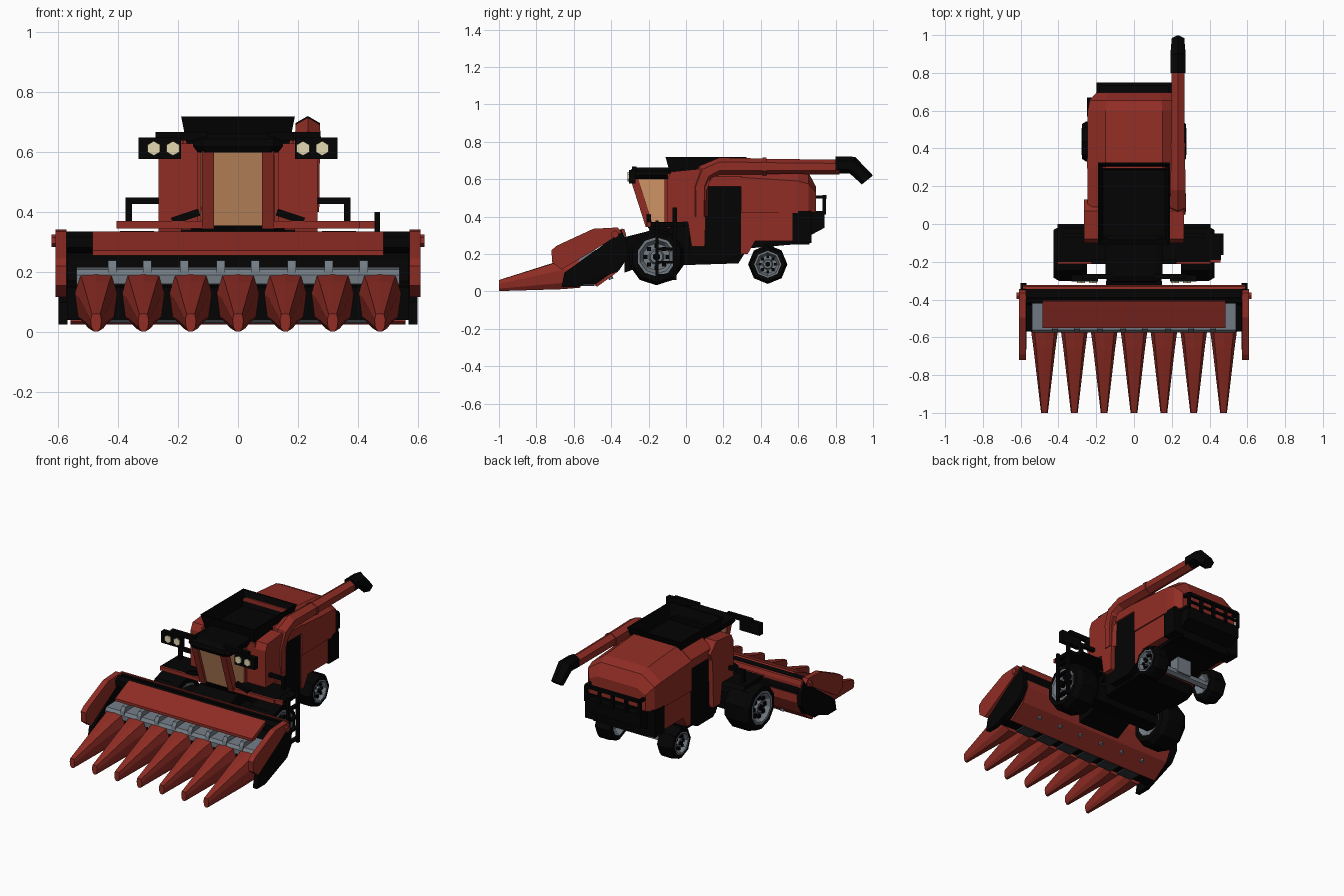
import bpy, bmesh
from math import cos, sin, pi
from mathutils import Vector as V

if "Cube" in bpy.data.objects:
    bpy.data.objects.remove(bpy.data.objects["Cube"])

def material(name, c):
    m = bpy.data.materials.new(name)
    m.diffuse_color = (*c, 1)
    m.use_nodes = True
    m.node_tree.nodes["Principled BSDF"].inputs["Base Color"].default_value = m.diffuse_color
    return m

RED = material("red_paint", (0.28, 0.026, 0.018))
BLACK = material("black", (0.001, 0.001, 0.001))
SLATE = material("slate", (0.17, 0.2, 0.23))
DARK = material("dark_slate", (0.03, 0.035, 0.04))
TAN = material("tan_glass", (0.62, 0.29, 0.13))
LAMP = material("lamp", (0.78, 0.7, 0.44))

# --- helpers: every part is one or more lofts (lists of equal-length sections)
def solid(name, lofts, mat, mirror=False):
    bm = bmesh.new()
    for secs in lofts:
        rows = [[bm.verts.new(p) for p in s] for s in secs]
        n = len(rows[0])
        for a, b in zip(rows, rows[1:]):
            for i in range(n):
                bm.faces.new((a[i], a[(i+1) % n], b[(i+1) % n], b[i]))
        bm.faces.new(rows[0])
        bm.faces.new(rows[-1])
    bmesh.ops.recalc_face_normals(bm, faces=bm.faces)
    me = bpy.data.meshes.new(name)
    bm.to_mesh(me)
    bm.free()
    me.materials.append(mat)
    ob = bpy.data.objects.new(name, me)
    bpy.context.collection.objects.link(ob)
    if mirror:
        ob.modifiers.new("mirror", 'MIRROR')
    return ob

def prism(x0, x1, prof):
    return [[(x, y, z) for y, z in prof] for x in (x0, x1)]

def box(x0, x1, y0, y1, z0, z1):
    return prism(x0, x1, [(y0, z0), (y1, z0), (y1, z1), (y0, z1)])

def bar(p, q, r, n=4):
    p, q = V(p), V(q)
    d = (q - p).normalized()
    u = d.cross(V((0, 0, 1)) if abs(d.z) < 0.9 else V((0, 1, 0))).normalized()
    w = d.cross(u)
    k = r / cos(pi/n)
    return [[c + u*k*cos(2*pi*(i+.5)/n) + w*k*sin(2*pi*(i+.5)/n) for i in range(n)] for c in (p, q)]

def wheel_rings(prof, cy, cz, n):
    return [[(x, cy + r*cos(2*pi*i/n + pi/2), cz + r*sin(2*pi*i/n + pi/2)) for i in range(n)] for x, r in prof]

# --- corn header: snouts
def snout_section(cx, y, w, zt, zm, zl, zb):
    half = ((0, zt+w*.06), (.75, zt), (1, zm), (.85, zl), (.42, zb))
    return [(cx + a*w, y, z) for a, z in half] + [(cx - a*w, y, z) for a, z in half[:0:-1]]

rows = [(i - 3)*0.158 for i in range(7)]
for i, cx in enumerate(rows):
    solid(f"snout_{i+1}", [[snout_section(cx, -1.0, .018, .06, .04, .015, .002),
                            snout_section(cx, -.66, .058, .165, .115, .045, .012),
                            snout_section(cx, -.565, .071, .19, .13, .05, .02)]], RED)
# row unit decks and brackets
solid("row_deck", [prism(-.54, .54, [(-.575, .16), (-.575, .19), (-.56, .208), (-.42, .215), (-.42, .15)])], SLATE)
solid("row_brackets", [prism(x-.014, x+.014, [(-.575, .18), (-.57, .215), (-.555, .238), (-.5, .238), (-.46, .2)])
                       for x in (-.42, -.303, -.18, -.057, .057, .18, .303, .42)], SLATE)
solid("row_undersides", [box(x-.055, x+.055, -.565, -.49, .03, .05) for x in (-.395, -.237, -.079, .079, .237, .395)], DARK)
# header trough, back sheet and beams
solid("header_trough", [prism(-.575, .575, [(-.57, .04), (-.57, .15), (-.43, .17), (-.375, .24), (-.365, .33),
                        (-.34, .33), (-.33, .26), (-.33, .2), (-.37, .12), (-.48, .04)])], BLACK)
solid("header_back_sheet", [prism(-.56, .56, [(-.335, .24), (-.325, .24), (-.322, .19), (-.365, .105),
                            (-.475, .025), (-.49, .035), (-.38, .13), (-.335, .2)])], RED)
solid("header_bolts", [bar((x, -.41, .09), (x, -.4, .065), .011, 6) for x in (-.4, -.24, -.08, .08, .24, .4)], SLATE)
solid("header_top_strip", [prism(-.59, .59, [(-.345, .32), (-.345, .336), (-.33, .334), (-.322, .31), (-.322, .29)])], RED)
solid("header_beam", [bar((-.6, -.39, .3), (.6, -.39, .3), .031, 6)], BLACK)
solid("header_cover", [prism(-.485, .485, [(-.55, .255), (-.55, .272), (-.44, .322), (-.41, .335), (-.4, .32), (-.52, .255)])], RED)
# header ends
solid("end_divider", [prism(.573, .61, [(-.72, .22), (-.69, .245), (-.495, .335), (-.365, .342), (-.345, .315),
                      (-.435, .255), (-.665, .117), (-.715, .155)])], RED, True)
solid("end_skid", [prism(.57, .6, [(-.665, .025), (-.65, .1), (-.435, .255), (-.345, .325), (-.315, .27), (-.312, .18),
                   (-.36, .11), (-.58, .025)])], BLACK, True)
solid("end_knob", [bar((.6, -.38, .305), (.622, -.38, .305), .018, 6)], RED, True)
solid("feeder_house", [[[(x, y, z) for x, z in ((-w, z0), (w, z0), (w, z1), (-w, z1))]
                        for y, w, z0, z1 in ((-.33, .15, .1, .29), (-.05, .12, .2, .36), (.05, .12, .2, .38))]], BLACK)

# --- wheels
for tag, y, z, r, xi, xo, n in (("front", -.158, .185, .152, .25, .425, 10), ("rear", .437, .145, .105, .165, .275, 8)):
    t = xo - xi
    solid(tag + "_tyre", [wheel_rings([(xi+.04, r*.55), (xi, r*.65), (xi, r*.88), (xi+t*.18, r), (xo-t*.18, r), (xo, r*.88),
                          (xo, r*.68), (xo-.03, r*.6)], y, z, n)], BLACK, True)
    solid(tag + "_rim", [wheel_rings([(xo-.04, r*.69), (xo+.002, r*.69), (xo+.002, r*.6), (xo-.025, r*.48),
                         (xo-.025, r*.28), (xo-.008, r*.22)], y, z, n),
                         wheel_rings([(xi+.05, r*.6), (xi-.002, r*.64), (xi+.03, r*.3)], y, z, n)], SLATE, True)
    solid(tag + "_wheel_nuts", [bar((xo-.03, y+r*.38*cos(k*pi/4), z+r*.38*sin(k*pi/4)),
                                (xo-.012, y+r*.38*cos(k*pi/4), z+r*.38*sin(k*pi/4)), r*.07) for k in range(8)] +
          [bar((xo-.03, y, z), (xo, y, z), r*.12, 6)], BLACK, True)
solid("front_axle", [box(-.28, .28, -.2, -.1, .14, .25)], BLACK)
solid("rear_axle", [bar((-.2, .437, .145), (.2, .437, .145), .022, 6), box(-.05, .05, .4, .47, .14, .26)], SLATE)

# --- main body
solid("chassis", [prism(-.19, .19, [(-.03, .14), (-.06, .34), (.62, .34), (.56, .25), (.33, .23), (.28, .15)])], BLACK)
solid("side_panels", [prism(.18, .235, [(.02, .2), (.02, .38), (.11, .58), (.3, .58), (.3, .2), (.22, .16), (.06, .16)])], BLACK, True)
solid("tank_side", [prism(.185, .265, [(-.1, .37), (-.1, .6), (-.08, .64), (.07, .655), (.13, .59), (.11, .54), (.1, .24),
                    (.03, .24), (.01, .37)])], RED, True)
solid("tank_front", [box(-.19, .19, -.1, -.085, .34, .63)], RED)
solid("tank_core", [box(-.19, .19, -.09, .3, .34, .5)], BLACK)
solid("lower_rear_body", [prism(-.238, .238, [(.295, .2), (.295, .43), (.63, .43), (.57, .27), (.37, .27), (.33, .2)])], RED)

def hood(y, w, zb, zs, wt, zt):
    return [(-w, y, zb), (w, y, zb), (w, y, zs), (wt, y, zt), (-wt, y, zt), (-w, y, zs)]

solid("rear_hood", [[hood(.295, .248, .42, .61, .15, .685), hood(.6, .245, .42, .59, .15, .66),
                     hood(.655, .235, .42, .575, .145, .635), hood(.695, .2, .425, .53, .14, .56)]], RED)
solid("hood_shoulder", [[[(.18, y, .56), (.246, y, .56), (.246, y, .615), (.18, y, .665)] for y in (.09, .3)]], RED, True)
# open grain hopper: outer wall folds over the rim and down into the funnel
hop = [(.172, -.085, .295, .63), (.19, -.11, .325, .72), (.182, -.1, .317, .72), (.165, -.075, .285, .63), (.08, 0, .2, .51)]
solid("grain_hopper", [[[(-w, a, z), (w, a, z), (w, b, z), (-w, b, z)] for w, a, b, z in hop]], BLACK)
# rear chaff box, platform and rail
solid("chaff_box", [prism(-.195, .195, [(.55, .25), (.66, .25), (.665, .3), (.74, .34), (.74, .42), (.56, .42)])], BLACK)
solid("rear_side_box", [box(-.248, -.17, .57, .67, .26, .43), box(.17, .245, .57, .67, .26, .43)], BLACK)
solid("rear_rail", [bar((-.19, .74, .505), (.19, .74, .505), .01), bar((-.19, .74, .455), (.19, .74, .455), .007)] +
      [bar((x, .74, .41), (x, .74, .505), .009) for x in (-.19, -.095, 0, .095, .19)] +
      [bar((x, .64, z), (x, .74, z), .009) for x in (-.19, .19) for z in (.42, .505)] +
      [bar((x, .66, .42), (x, .66, .505), .009) for x in (-.19, .19)], BLACK)

# --- unloading auger: hexagonal sections swept along a bent path
def hexsec(y, z, r, ty):
    return [(.233 + r*sin(k*pi/3), y - r*cos(k*pi/3)*sin(ty), z + r*cos(k*pi/3)*cos(ty)) for k in range(6)]

solid("auger_tube", [[hexsec(.075, .4, .044, pi/2), hexsec(.075, .56, .046, pi/2), hexsec(.105, .635, .05, pi/4),
                      hexsec(.18, .67, .046, 0), hexsec(.43, .668, .042, 0)],
                     [hexsec(.41, .668, .047, 0), hexsec(.43, .668, .047, 0)],
                     [hexsec(.43, .668, .041, 0), hexsec(.82, .665, .039, 0)]], RED)
solid("auger_spout", [[hexsec(.8, .675, .046, 0), hexsec(.89, .675, .047, -.3), hexsec(.97, .596, .038, -.9)]], BLACK)

# --- cab
def cab_section(z, yf, wf, wb):
    return [(-wf, yf, z), (wf, yf, z), (wb, -.09, z), (-wb, -.09, z)]

solid("cab_glass", [[cab_section(.35, -.2, .11, .125), cab_section(.61, -.283, .11, .125)]], TAN)
solid("cab_pillars", [bar((.1, -.196, .35), (.1, -.279, .61), .02), bar((.12, -.1, .35), (.12, -.1, .61), .015)], RED, True)
solid("cab_base", [[cab_section(.3, -.18, .12, .16), cab_section(.355, -.21, .12, .16)]], BLACK)
solid("cab_roof", [[[(-w, a, z), (-w*.8, a-.025, z), (w*.8, a-.025, z), (w, a, z), (w, -.06, z), (-w, -.06, z)]
                    for w, a, z in ((.135, -.275, .6), (.15, -.285, .62), (.15, -.28, .645), (.12, -.25, .662))]], BLACK)
solid("lamp_arm", [box(.1, .275, -.29, -.265, .64, .668)], BLACK, True)
solid("lamp_box", [box(.19, .332, -.305, -.27, .577, .65)], BLACK, True)
solid("lamps", [bar((x, -.3, .613), (x, -.312, .613), .021, 6) for x in (.217, .281)], LAMP, True)

# --- platforms, rails and ladder
solid("fender", [prism(.12, .405, [(-.2, .345), (-.2, .37), (-.02, .37), (.0, .345)])], BLACK, True)
solid("fender_lip", [box(.12, .405, -.212, -.2, .345, .37)], RED, True)
solid("ladder_landing", [box(.4, .46, -.19, -.05, .345, .368)], BLACK)
solid("landing_lip", [box(.4, .457, -.205, -.19, .345, .37)], RED)
solid("platform_rail", [bar((.13, -.06, .46), (.18, -.06, .438), .011), bar((.18, -.06, .438), (.375, -.06, .438), .011),
                        bar((.365, -.06, .36), (.365, -.06, .438), .011), bar((.245, -.06, .36), (.245, -.06, .438), .011),
                        bar((.13, -.2, .4), (.22, -.2, .37), .012)], BLACK, True)
solid("ladder", [bar((.465, y, .06), (.465, y, z), .009) for y, z in ((-.155, .38), (-.06, .4))] +
      [box(.45, .475, -.155, -.06, z, z+.014) for z in (.08, .15, .22, .29)], BLACK)
